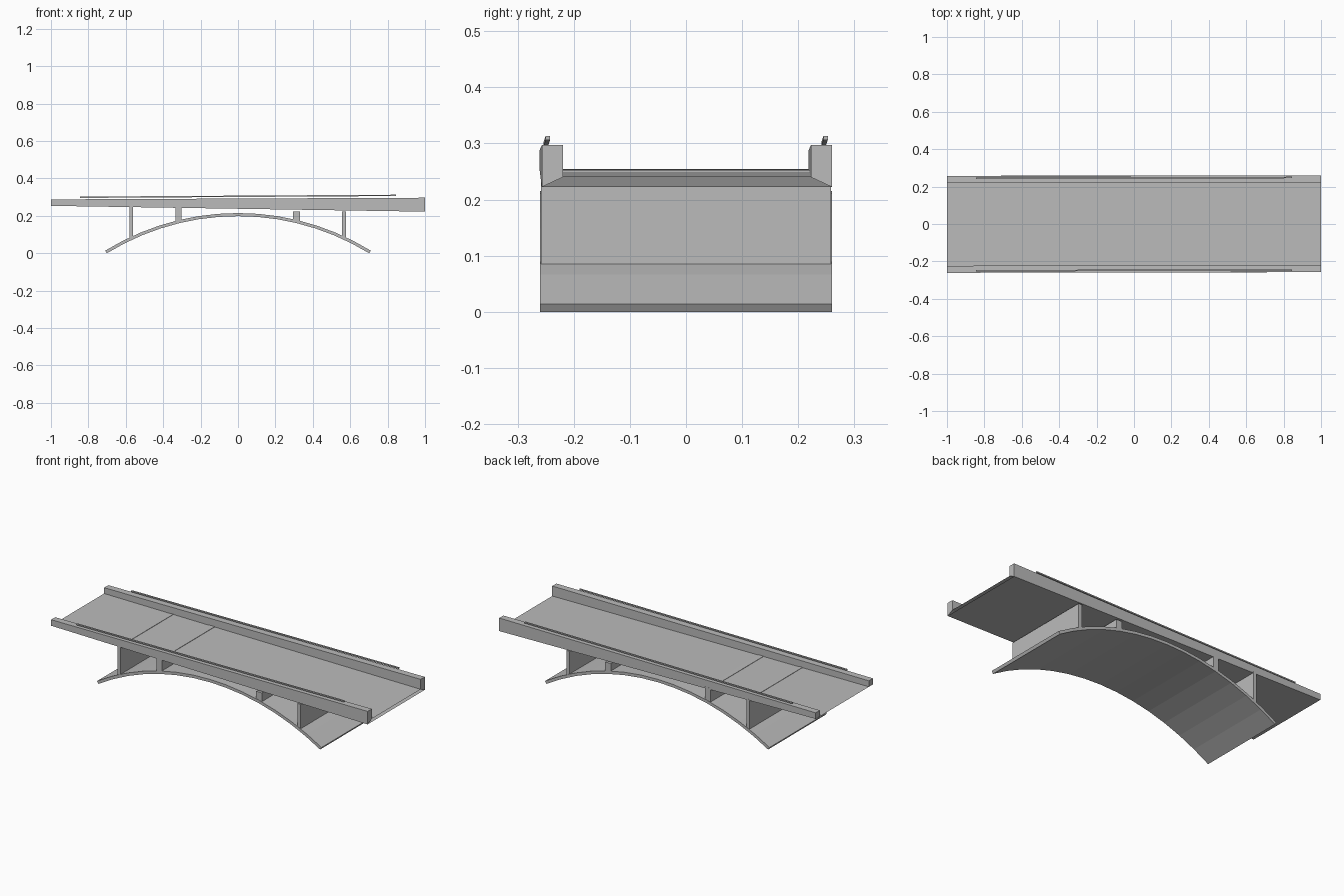
import bpy
import bmesh
from math import sin, cos, sqrt

if "Cube" in bpy.data.objects:
    bpy.data.objects.remove(bpy.data.objects["Cube"])

concrete = bpy.data.materials.new("concrete_grey")
concrete.use_nodes = True
grey = (0.5, 0.5, 0.5, 1)
concrete.diffuse_color = grey
concrete.node_tree.nodes["Principled BSDF"].inputs["Base Color"].default_value = grey


def finish(name, bm, recalc=True):
    if recalc:
        bmesh.ops.recalc_face_normals(bm, faces=bm.faces)
    mesh = bpy.data.meshes.new(name)
    bm.to_mesh(mesh)
    bm.free()
    mesh.materials.append(concrete)
    obj = bpy.data.objects.new(name, mesh)
    bpy.context.collection.objects.link(obj)
    return obj


def loft(name, start, end):
    """Closed prism between two matching rings of points."""
    bm = bmesh.new()
    a = [bm.verts.new(p) for p in start]
    b = [bm.verts.new(p) for p in end]
    for i in range(len(a)):
        j = (i + 1) % len(a)
        bm.faces.new((a[i], a[j], b[j], b[i]))
    bm.faces.new(a[::-1])
    bm.faces.new(b)
    return finish(name, bm)


def across(name, profile, half=0.26):
    """Extrude an x-z profile over the width of the bridge."""
    return loft(name, [(x, -half, z) for x, z in profile],
                [(x, half, z) for x, z in profile])


# The deck tilts and yaws slightly along its length
def along(x, left, right):
    return left + (right - left) * (x + 1) / 2


def yaw(x):
    return along(x, -0.0025, 0.0015)


def road(x):
    return along(x, 0.2545, 0.24)


def soffit(x):
    return along(x, 0.2535, 0.2225)


# Arch: a thin faceted circular slab
RADIUS, THICK, CROWN, SWEEP, SEGMENTS = 1.354, 0.0165, 0.215, 0.552, 14
angles = [SWEEP * (2 * i / SEGMENTS - 1) for i in range(SEGMENTS + 1)]


def arc(radius, angle):
    return radius * sin(angle), max(0, CROWN - RADIUS + radius * cos(angle))


across("arch", [arc(RADIUS, a) for a in angles]
       + [arc(RADIUS - THICK, a) for a in reversed(angles)])


# Cross walls standing on the arch
def wall(name, x0, x1, top):
    foot = [(x, CROWN - RADIUS + sqrt((RADIUS - 0.007) ** 2 - x * x)) for x in (x0, x1)]
    across(name, foot + [(x1, top), (x0, top)], 0.258)


wall("outer_wall_right", -0.581, -0.562, road(-0.57) + 0.002)
wall("inner_wall_right", -0.335, -0.301, road(-0.32) + 0.002)
wall("inner_wall_left", 0.295, 0.331, 0.224)
wall("outer_wall_left", 0.556, 0.577, 0.224)

# Deck: road surface and soffit, open at the ends
bm = bmesh.new()
for half, height, order in ((0.221, road, 1), (0.2585, soffit, -1)):
    corners = [(-1, -half), (1, -half), (1, half), (-1, half)][::order]
    bm.faces.new([bm.verts.new((x, y + yaw(x), height(x))) for x, y in corners])
finish("deck", bm, recalc=False)

# Parapets with handrails above
for side, label in ((-1, "front"), (1, "back")):
    def parapet_ring(x):
        top = along(x, 0.288, 0.297)
        outer, inner = side * 0.2585 + yaw(x), side * 0.221 + yaw(x)
        return [(x, outer, soffit(x)), (x, inner, road(x)),
                (x, inner, top), (x, outer, top)]

    def rail_ring(x):
        y, z = side * 0.2475 + yaw(x), along(x, 0.295, 0.307)
        return [(x, y + dy, z + dz) for dy, dz in
                ((-0.004, 0), (0.004, 0), (0.004, 0.007), (-0.004, 0.007))]

    loft(label + "_parapet", parapet_ring(-1), parapet_ring(1))
    loft(label + "_handrail", rail_ring(-0.845), rail_ring(0.845))
